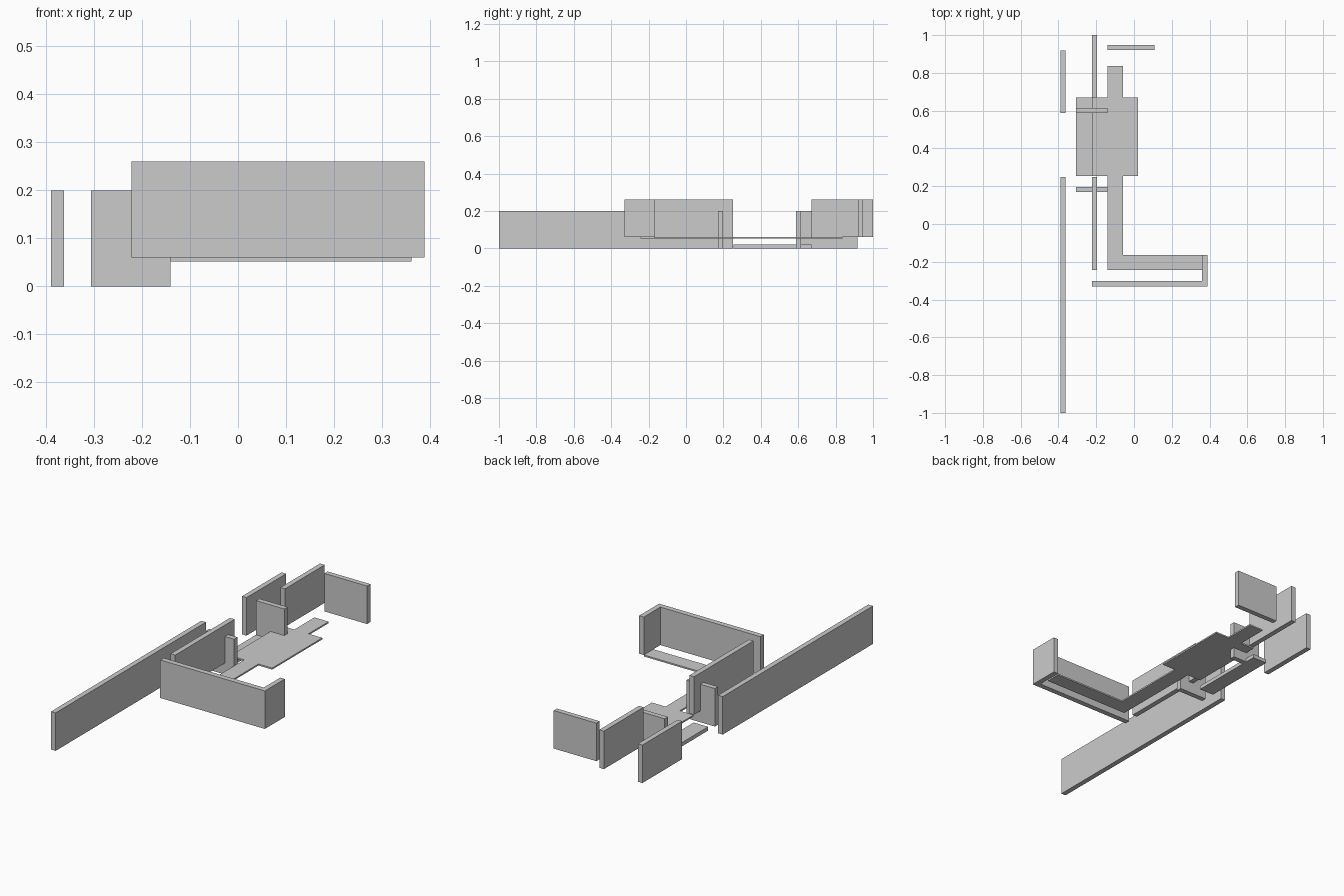
import bpy
import bmesh

cube = bpy.data.objects.get("Cube")
if cube:
    bpy.data.objects.remove(cube, do_unlink=True)

grey = bpy.data.materials.new("plain grey")
grey.use_nodes = True
colour = (0.6, 0.6, 0.6, 1)
grey.diffuse_color = colour
grey.node_tree.nodes["Principled BSDF"].inputs["Base Color"].default_value = colour


def slab(name, outline, bottom, top):
    """Extrude a flat outline between two heights."""
    bm = bmesh.new()
    face = bm.faces.new([bm.verts.new((x, y, bottom)) for x, y in outline])
    result = bmesh.ops.extrude_face_region(bm, geom=[face])
    verts = [v for v in result["geom"] if isinstance(v, bmesh.types.BMVert)]
    bmesh.ops.translate(bm, verts=verts, vec=(0, 0, top - bottom))
    bmesh.ops.recalc_face_normals(bm, faces=bm.faces)
    mesh = bpy.data.meshes.new(name)
    bm.to_mesh(mesh)
    bm.free()
    mesh.materials.append(grey)
    obj = bpy.data.objects.new(name, mesh)
    bpy.context.collection.objects.link(obj)


def box(name, x0, x1, y0, y1, bottom, top):
    slab(name, [(x0, y0), (x1, y0), (x1, y1), (x0, y1)], bottom, top)


HEIGHT = 0.2
DECK = 0.06

# Outer walls standing on the ground
for name, y0, y1 in (("front", -1, 0.25), ("back", 0.588, 0.918)):
    box(f"outer_wall_{name}", -0.389, -0.362, y0, y1, 0, HEIGHT)

# Short cross walls at both ends of the lower landing
for name, y0 in (("front", 0.17), ("back", 0.587)):
    box(f"cross_wall_{name}", -0.306, -0.141, y0, y0 + 0.027, 0, HEIGHT)

# Inner walls at deck level
for name, y0, y1 in (("front", -0.244, 0.25), ("back", 0.67, 1)):
    box(f"inner_wall_{name}", -0.222, -0.195, y0, y1, DECK, DECK + HEIGHT)
box("end_wall", -0.141, 0.108, 0.92, 0.947, DECK, DECK + HEIGHT)

# L-shaped corner wall
slab("corner_wall",
     [(-0.222, -0.33), (0.388, -0.33), (0.388, -0.165), (0.361, -0.165),
      (0.361, -0.302), (-0.222, -0.302)], DECK, DECK + HEIGHT)

# Raised walkway with its wide platform, and the lower landing beside it
slab("walkway",
     [(-0.141, -0.244), (0.361, -0.244), (0.361, -0.165), (-0.058, -0.165),
      (-0.058, 0.253), (0.022, 0.253), (0.022, 0.67), (-0.058, 0.67),
      (-0.058, 0.837), (-0.141, 0.837), (-0.141, 0.67), (-0.222, 0.67),
      (-0.222, 0.253), (-0.141, 0.253)], 0.052, DECK)
box("lower_landing", -0.306, -0.222, 0.253, 0.67, 0, 0.02)
